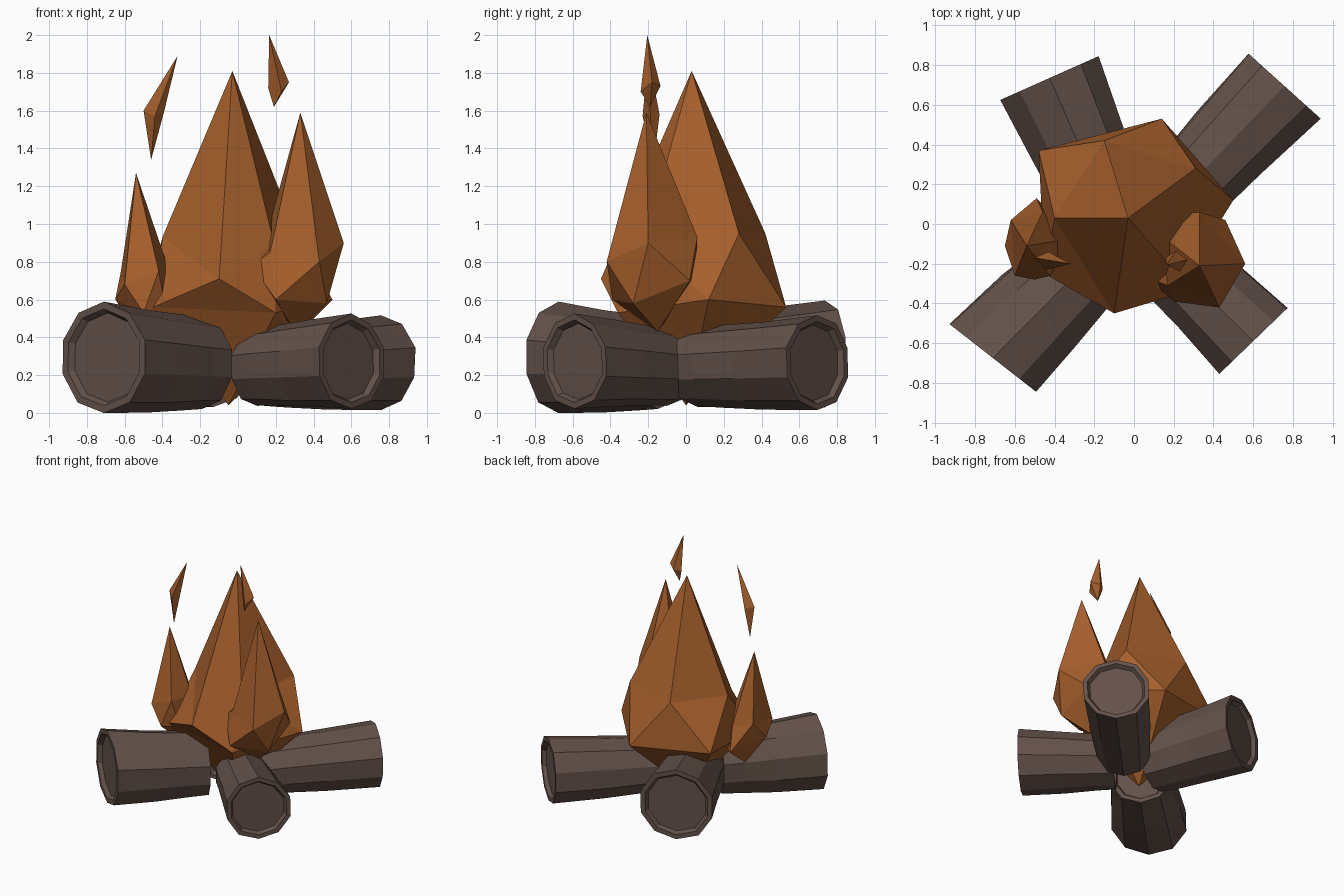
import bpy, bmesh, math, random
from mathutils import Vector

if "Cube" in bpy.data.objects:
    bpy.data.objects.remove(bpy.data.objects["Cube"])

random.seed(4)


def material(name, rgb):
    m = bpy.data.materials.new(name)
    m.diffuse_color = (*rgb, 1)
    m.use_nodes = True
    m.node_tree.nodes["Principled BSDF"].inputs["Base Color"].default_value = m.diffuse_color
    return m


BARK = material("bark", (0.125, 0.082, 0.068))
FIRE = material("fire", (0.38, 0.115, 0.025))


def finish(name, bm, mat):
    bmesh.ops.recalc_face_normals(bm, faces=bm.faces)
    me = bpy.data.meshes.new(name)
    bm.to_mesh(me)
    bm.free()
    me.materials.append(mat)
    ob = bpy.data.objects.new(name, me)
    bpy.context.collection.objects.link(ob)


def bridge(bm, a, b):
    n = len(a)
    for i in range(n):
        bm.faces.new((a[i], a[(i + 1) % n], b[(i + 1) % n], b[i]))


def log(name, outer, inner, radius, yaw, sides=10):
    """Ten-sided log, wide at the outer end, with a recessed cut face at each end."""
    outer, inner = Vector(outer), Vector(inner)
    axis = inner - outer
    base = math.atan2(-axis.y, -axis.x)
    yaw = math.radians(yaw)
    rec = 0.03 / axis.length
    wobble = [random.uniform(0.97, 1.02) for _ in range(sides)]
    # position along the log, radius factor, whether it follows the cut angle
    profile = [(rec, 0.76, 1), (rec, 0.80, 1), (0, 0.87, 1), (0, 1.0, 1),
               (0.45, 0.92, 0), (0.8, 0.85, 0), (1, 0.81, 0),
               (1, 0.70, 0), (1 - rec, 0.64, 0)]
    bm = bmesh.new()
    rings = []
    for t, f, cut in profile:
        c = outer + axis * t
        d = yaw if cut else base
        side = Vector((-math.sin(d), math.cos(d), 0))
        ring = []
        for i in range(sides):
            a = math.tau * (i + 0.5) / sides
            r = radius * f * wobble[i]
            if t in (0.45, 0.8):
                r *= random.uniform(0.97, 1.03)
            ring.append(bm.verts.new(c + side * (r * math.cos(a))
                                     + Vector((0, 0, r * math.sin(a)))))
        rings.append(ring)
    for a, b in zip(rings, rings[1:]):
        bridge(bm, a, b)
    bm.faces.new(rings[0])
    bm.faces.new(rings[-1])
    finish(name, bm, BARK)


def flame(name, tip, upper, lower, bottom):
    """Stretched icosahedron: tip, upper ring, offset lower ring, bottom point."""
    bm = bmesh.new()
    t, b = bm.verts.new(tip), bm.verts.new(bottom)
    u = [bm.verts.new(p) for p in upper]
    w = [bm.verts.new(p) for p in lower]
    n = len(u)
    for i in range(n):
        j = (i + 1) % n
        bm.faces.new((t, u[i], u[j]))
        bm.faces.new((u[i], w[i], u[j]))
        bm.faces.new((w[i], w[j], u[j]))
        bm.faces.new((b, w[j], w[i]))
    finish(name, bm, FIRE)


def spark(name, tip, ring, bottom):
    bm = bmesh.new()
    t, b = bm.verts.new(tip), bm.verts.new(bottom)
    r = [bm.verts.new(p) for p in ring]
    for i in range(len(r)):
        j = (i + 1) % len(r)
        bm.faces.new((t, r[i], r[j]))
        bm.faces.new((b, r[j], r[i]))
    finish(name, bm, FIRE)


# Logs radiating from the centre
log("log_front_left", (-0.71, -0.675, 0.297), (-0.19, -0.15, 0.262), 0.295, -128)
log("log_front_right", (0.60, -0.59, 0.272), (0.10, -0.10, 0.24), 0.25, -46)
log("log_back_right", (0.757, 0.695, 0.265), (0.14, 0.05, 0.24), 0.255, 48)
log("log_back_left", (-0.425, 0.735, 0.31), (-0.13, 0.06, 0.26), 0.288, 114)

# Flames
flame("main_flame", (-0.03, 0.03, 1.81),
      [(-0.10, -0.45, 0.71), (0.19, -0.22, 0.90), (0.31, 0.28, 0.95),
       (-0.15, 0.42, 0.95), (-0.40, 0.03, 0.93)],
      [(0.20, -0.36, 0.53), (0.50, 0.12, 0.60), (0.14, 0.53, 0.56),
       (-0.48, 0.37, 0.60), (-0.45, -0.25, 0.56)],
      (-0.05, 0.0, 0.04))
flame("right_flame", (0.33, -0.21, 1.59),
      [(0.43, -0.42, 0.80), (0.56, -0.20, 0.90), (0.33, 0.06, 0.93),
       (0.14, -0.06, 0.90), (0.17, -0.31, 0.85)],
      [(0.47, -0.28, 0.58), (0.46, 0.02, 0.70), (0.20, 0.05, 0.70),
       (0.07, -0.27, 0.78), (0.20, -0.39, 0.60)],
      (0.30, -0.15, 0.43))
flame("left_flame", (-0.54, -0.11, 1.27),
      [(-0.60, -0.26, 0.68), (-0.42, -0.26, 0.75), (-0.36, -0.08, 0.74),
       (-0.46, 0.06, 0.70), (-0.62, 0.02, 0.75)],
      [(-0.50, -0.28, 0.53), (-0.38, -0.20, 0.53), (-0.38, 0.02, 0.50),
       (-0.49, 0.13, 0.52), (-0.65, -0.11, 0.60)],
      (-0.48, -0.08, 0.36))

# Loose sparks above
spark("left_spark", (-0.32, -0.20, 1.89),
      [(-0.50, -0.17, 1.60), (-0.44, -0.23, 1.57), (-0.39, -0.19, 1.60),
       (-0.43, -0.14, 1.58)], (-0.46, -0.17, 1.34))
spark("right_spark", (0.165, -0.205, 2.0),
      [(0.16, -0.17, 1.72), (0.23, -0.24, 1.70), (0.27, -0.18, 1.75),
       (0.21, -0.135, 1.73)], (0.19, -0.19, 1.62))
